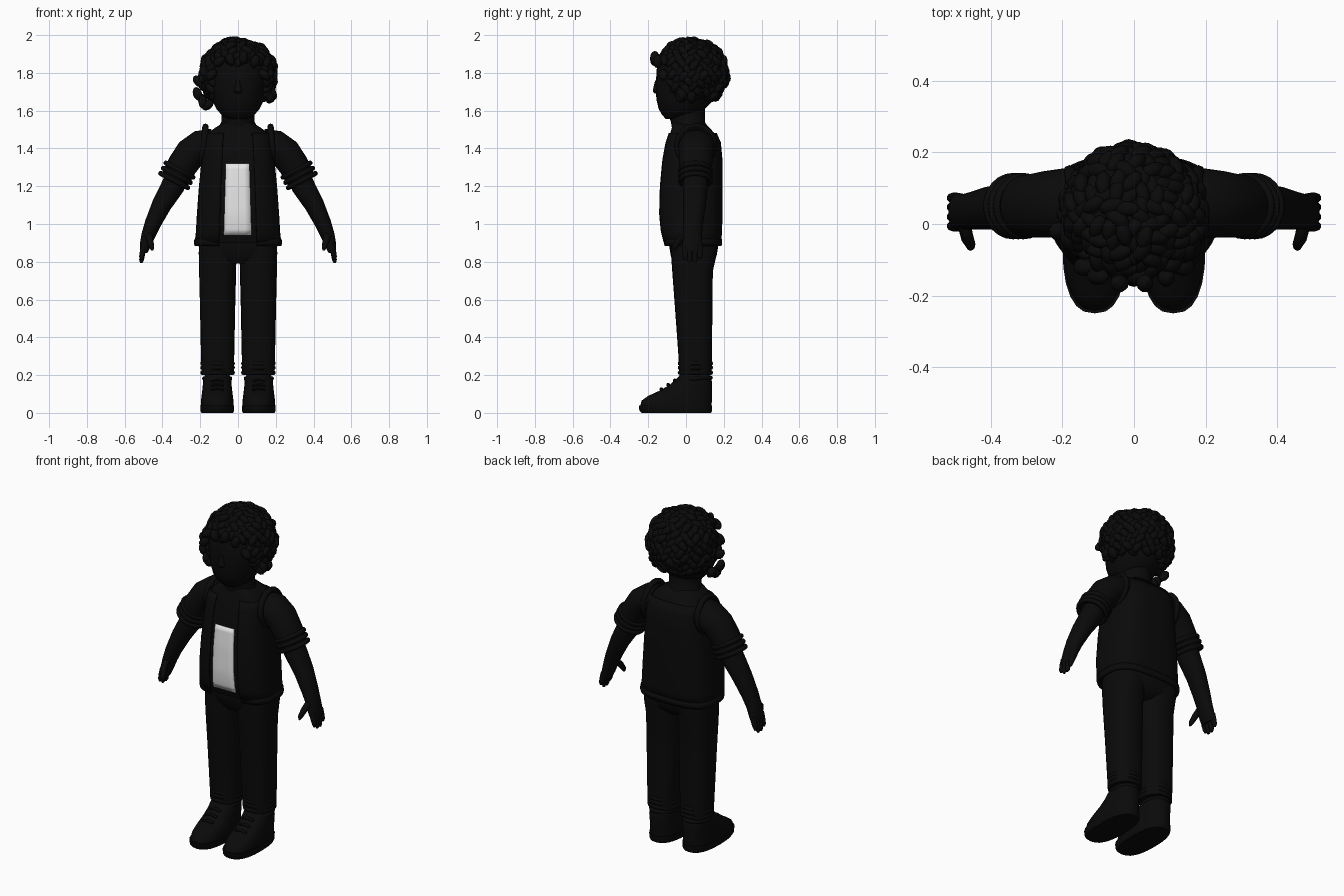
import bpy, math, random
from mathutils import Vector, Matrix, Quaternion

random.seed(4)
cube = bpy.data.objects.get("Cube")
if cube:
    bpy.data.objects.remove(cube, do_unlink=True)


def material(name, value):
    m = bpy.data.materials.new(name)
    m.use_nodes = True
    color = (value, value, value, 1)
    m.diffuse_color = color
    m.node_tree.nodes["Principled BSDF"].inputs["Base Color"].default_value = color
    return m


BLACK = material("black", 0.003)
WHITE = material("shirt_white", 0.8)


def make(name, verts, faces, mat=BLACK, mirror=False, solid=0):
    mesh = bpy.data.meshes.new(name)
    mesh.from_pydata(verts, [], faces)
    mesh.materials.append(mat)
    ob = bpy.data.objects.new(name, mesh)
    bpy.context.collection.objects.link(ob)
    if solid:
        mod = ob.modifiers.new("thickness", 'SOLIDIFY')
        mod.thickness = solid
        mod.offset = 0
    if mirror:
        ob.modifiers.new("mirror", 'MIRROR').use_mirror_merge = False
    bpy.context.view_layer.objects.active = ob
    ob.select_set(True)
    bpy.ops.object.shade_smooth_by_angle(angle=math.radians(45))
    ob.select_set(False)
    return ob


def squash(v, power):
    return math.copysign(abs(v) ** (2 / power), v)


def loft(name, rings, n=24, power=2, tilt=False, gap=0, **kw):
    """Skin rings of (x, y, z, side radius, depth radius); gap leaves the front open."""
    verts, faces = [], []
    pts = [Vector(r[:3]) for r in rings]
    count = n + 1 if gap else n
    for i, r in enumerate(rings):
        u = Vector((1, 0, 0))
        if tilt:
            t = pts[min(i + 1, len(pts) - 1)] - pts[max(i - 1, 0)]
            u = Vector((0, 1, 0)).cross(t).normalized()
        for k in range(count):
            a = -math.pi / 2 + gap + (2 * math.pi - 2 * gap) * k / n
            verts.append(pts[i] + u * r[3] * squash(math.cos(a), power)
                         + Vector((0, r[4] * squash(math.sin(a), power), 0)))
    for i in range(len(rings) - 1):
        for k in range(n):
            a, b = i * count + k, i * count + (k + 1) % count
            faces.append((a, b, b + count, a + count))
    if not gap:
        faces.append(tuple(range(n))[::-1])
        faces.append(tuple(range(len(verts) - n, len(verts))))
    return make(name, verts, faces, **kw)


def stack(rows, x=0, grow=0):
    """Turn (z, half width, front y, back y) rows into upright rings."""
    return [(x, (f + b) / 2, z, w + grow, (b - f) / 2 + grow) for z, w, f, b in rows]


# Shirt, with the open vest over it
torso = [(0.90, 0.215, -0.105, 0.17), (0.96, 0.21, -0.125, 0.178), (1.05, 0.205, -0.134, 0.18),
         (1.2, 0.194, -0.13, 0.18), (1.34, 0.18, -0.117, 0.18), (1.43, 0.172, -0.1, 0.172),
         (1.48, 0.16, -0.083, 0.15), (1.51, 0.12, -0.075, 0.125), (1.535, 0.08, -0.07, 0.1)]
loft("shirt", stack(torso), n=48, power=3)
vest_rows = [(0.885, 0.218, -0.105, 0.172)] + torso[1:7]
loft("vest", stack(vest_rows, grow=0.009), n=48, power=3, gap=0.3, solid=0.008)
hem = [(0.885, 0.216, -0.104, 0.174), (0.9, 0.22, -0.108, 0.178), (0.92, 0.217, -0.112, 0.177)]
loft("vest_hem", stack(hem, grow=0.008), n=48, power=3, gap=0.3, solid=0.012)


# Pale shirt front that follows the chest
def chest_front(z):
    for (z0, _, f0, _), (z1, _, f1, _) in zip(torso, torso[1:]):
        if z0 <= z <= z1:
            return f0 + (f1 - f0) * (z - z0) / (z1 - z0)


panel, quads, rows, cols = [], [], 12, 4
for i in range(rows + 1):
    z = 0.94 + 0.38 * i / rows
    half = 0.074 - 0.011 * i / rows
    for j in range(cols + 1):
        x = half * (2 * j / cols - 1)
        panel.append((x - 0.002, chest_front(z) - 0.006 + abs(x) * 0.03, z))
for i in range(rows):
    for j in range(cols):
        a = i * (cols + 1) + j
        quads.append((a, a + 1, a + cols + 2, a + cols + 1))
make("shirt_panel", panel, quads, mat=WHITE, solid=0.005)


def ring_trim(name, center, u, v, thick, n=24, m=8):
    """A padded elliptical band spanned by vectors u and v."""
    center, u, v = Vector(center), Vector(u), Vector(v)
    axis = u.cross(v).normalized()
    verts, faces = [], []
    for i in range(n):
        a = 2 * math.pi * i / n
        out = u * math.cos(a) + v * math.sin(a)
        for k in range(m):
            b = 2 * math.pi * k / m
            verts.append(center + out + out.normalized() * thick * math.cos(b) + axis * thick * math.sin(b))
            j, l = (i + 1) % n, (k + 1) % m
            faces.append((i * m + k, j * m + k, j * m + l, i * m + l))
    return make(name, verts, faces, mirror=True)


ring_trim("armhole_trim", (0.18, 0.052, 1.415), (0, 0.096, 0), (-0.008, 0, 0.1), 0.017)

# Sleeves with rolled cuffs, arms and hands
loft("sleeve", [(0.13, 0.055, 1.42, 0.085, 0.095), (0.2, 0.058, 1.41, 0.086, 0.097),
                (0.25, 0.055, 1.375, 0.084, 0.093), (0.295, 0.05, 1.31, 0.08, 0.088),
                (0.335, 0.05, 1.235, 0.076, 0.085)], tilt=True, mirror=True)
for i in range(3):
    s = i / 2
    ring_trim("sleeve_roll", (0.31 + 0.028 * s, 0.05, 1.285 - 0.055 * s),
              (0.072, 0, 0.038), (0, 0.08, 0), 0.013)
loft("arm", [(0.3, 0.05, 1.31, 0.06, 0.062), (0.345, 0.05, 1.2, 0.062, 0.066),
             (0.405, 0.045, 1.1, 0.052, 0.06), (0.452, 0.037, 1.0, 0.043, 0.053),
             (0.475, 0.034, 0.94, 0.037, 0.05), (0.49, 0.033, 0.89, 0.03, 0.054),
             (0.5, 0.033, 0.85, 0.02, 0.05)], tilt=True, mirror=True)
for i, y in enumerate((-0.006, 0.02, 0.047, 0.073)):
    tip = (0.81, 0.793, 0.793, 0.815)[i]
    loft("finger", [(0.495, y, 0.89, 0.017, 0.015), (0.505, y, 0.85, 0.016, 0.015),
                    (0.511, y, tip + 0.015, 0.013, 0.013), (0.513, y, tip, 0.006, 0.007)],
         n=10, tilt=True, mirror=True)
loft("thumb", [(0.475, 0.0, 0.95, 0.02, 0.02), (0.467, -0.035, 0.915, 0.018, 0.023),
               (0.457, -0.057, 0.88, 0.014, 0.018), (0.453, -0.063, 0.86, 0.006, 0.009)],
     n=12, tilt=True, mirror=True)

# Trousers
loft("trouser_seat", stack([(0.79, 0.12, -0.05, 0.12), (0.83, 0.2, -0.08, 0.162),
                            (0.89, 0.209, -0.09, 0.172), (0.95, 0.2, -0.09, 0.165)]), n=32, power=2.8)
loft("trouser_leg", stack([(0.2, 0.085, -0.035, 0.135), (0.3, 0.088, -0.04, 0.137),
                           (0.55, 0.093, -0.058, 0.14), (0.75, 0.098, -0.073, 0.142),
                           (0.85, 0.1, -0.08, 0.165), (0.92, 0.095, -0.08, 0.16)], x=0.108),
     power=2.6, mirror=True)
for z in (0.213, 0.24, 0.262):
    ring_trim("trouser_cuff", (0.108, 0.05, z), (0.08, 0, 0), (0, 0.082, 0), 0.012)

# Shoes
loft("shoe_sole", stack([(0, 0.084, -0.235, 0.132), (0.012, 0.089, -0.247, 0.138),
                         (0.04, 0.09, -0.25, 0.139)], x=0.11), power=2.5, mirror=True)
loft("shoe", stack([(0.035, 0.086, -0.243, 0.135), (0.065, 0.086, -0.235, 0.137),
                    (0.09, 0.083, -0.2, 0.138), (0.12, 0.079, -0.135, 0.138),
                    (0.15, 0.076, -0.085, 0.138), (0.185, 0.073, -0.045, 0.135),
                    (0.205, 0.062, -0.03, 0.12)], x=0.11), power=2.4, mirror=True)
ring_trim("shoe_collar", (0.11, 0.048, 0.182), (0.068, 0, 0), (0, 0.082, 0.004), 0.012)
for i in range(3):
    y, z = -0.06 - 0.035 * i, 0.168 - 0.023 * i
    loft("lace", [(0.075, y, z, 0.007, 0.009), (0.11, y, z + 0.007, 0.007, 0.009),
                  (0.145, y, z, 0.007, 0.009)], n=8, tilt=True, mirror=True)

# Neck and head
loft("neck", stack([(1.47, 0.13, -0.075, 0.14), (1.51, 0.105, -0.075, 0.12), (1.54, 0.088, -0.08, 0.1),
                    (1.6, 0.088, -0.1, 0.1), (1.68, 0.088, -0.08, 0.1)]))
loft("head", stack([(1.555, 0.05, -0.105, -0.03), (1.575, 0.085, -0.125, 0.05), (1.61, 0.115, -0.145, 0.1),
                    (1.66, 0.138, -0.157, 0.15), (1.74, 0.155, -0.16, 0.185), (1.82, 0.16, -0.155, 0.195),
                    (1.89, 0.148, -0.135, 0.18), (1.94, 0.11, -0.09, 0.14), (1.965, 0.05, -0.02, 0.07)]),
     power=2.2)
loft("nose", stack([(1.69, 0.012, -0.165, -0.14), (1.702, 0.024, -0.176, -0.13),
                    (1.725, 0.018, -0.172, -0.13), (1.76, 0.009, -0.163, -0.14)]), n=12)


# Curly hair: many short twisted locks spread over the skull
def ellipsoid(verts, faces, center, rot, size, n=10, m=6):
    start = len(verts)
    for i in range(m + 1):
        t = math.pi * (i + 0.06) / (m + 0.12)
        for k in range(n):
            a = 2 * math.pi * k / n
            p = Vector((size[0] * math.sin(t) * math.cos(a), size[1] * math.sin(t) * math.sin(a),
                        size[2] * math.cos(t)))
            verts.append(center + rot @ p)
    for i in range(m):
        for k in range(n):
            a, b = start + i * n + k, start + i * n + (k + 1) % n
            faces.append((a, a + n, b + n, b))


verts, faces = [], []
middle, total = Vector((0, 0.025, 1.79)), 300
for i in range(total):
    h = 1 - 2 * (i + 0.5) / total
    a = i * math.pi * (3 - math.sqrt(5))
    d = Vector((math.cos(a) * math.sqrt(1 - h * h), math.sin(a) * math.sqrt(1 - h * h), h))
    puff = random.uniform(0.93, 1.04)
    p = middle + Vector((d.x * 0.192, d.y * 0.185, d.z * 0.182)) * puff
    face_area = p.y < -0.05 and abs(p.x) < 0.14 and p.z < 1.86
    if face_area or p.z < 1.665 or (p.y < -0.09 and p.z < 1.78):
        continue
    rot = d.to_track_quat('X', 'Z') @ Quaternion((1, 0, 0), random.choice((-0.7, 0.7)))
    ellipsoid(verts, faces, p, rot, (0.022, 0.022, 0.037))
# Hanging side curls, longer on the right, and a loose fringe
for x, y, z in ((-0.21, -0.02, 1.755), (-0.215, -0.02, 1.69), (-0.185, -0.03, 1.645), (-0.16, -0.03, 1.63),
                (-0.19, 0.03, 1.66), (0.18, -0.02, 1.69), (0.175, 0.03, 1.67), (0.165, -0.03, 1.675),
                (-0.1, -0.145, 1.86), (-0.04, -0.165, 1.87), (0.03, -0.165, 1.88), (0.09, -0.15, 1.86),
                (-0.14, -0.12, 1.79), (0.14, -0.12, 1.79)):
    tilt = Quaternion((0, 1, 0), random.uniform(-0.9, 0.9))
    ellipsoid(verts, faces, Vector((x, y, z)), tilt, (0.024, 0.026, 0.036))
make("curly_hair", verts, faces)
